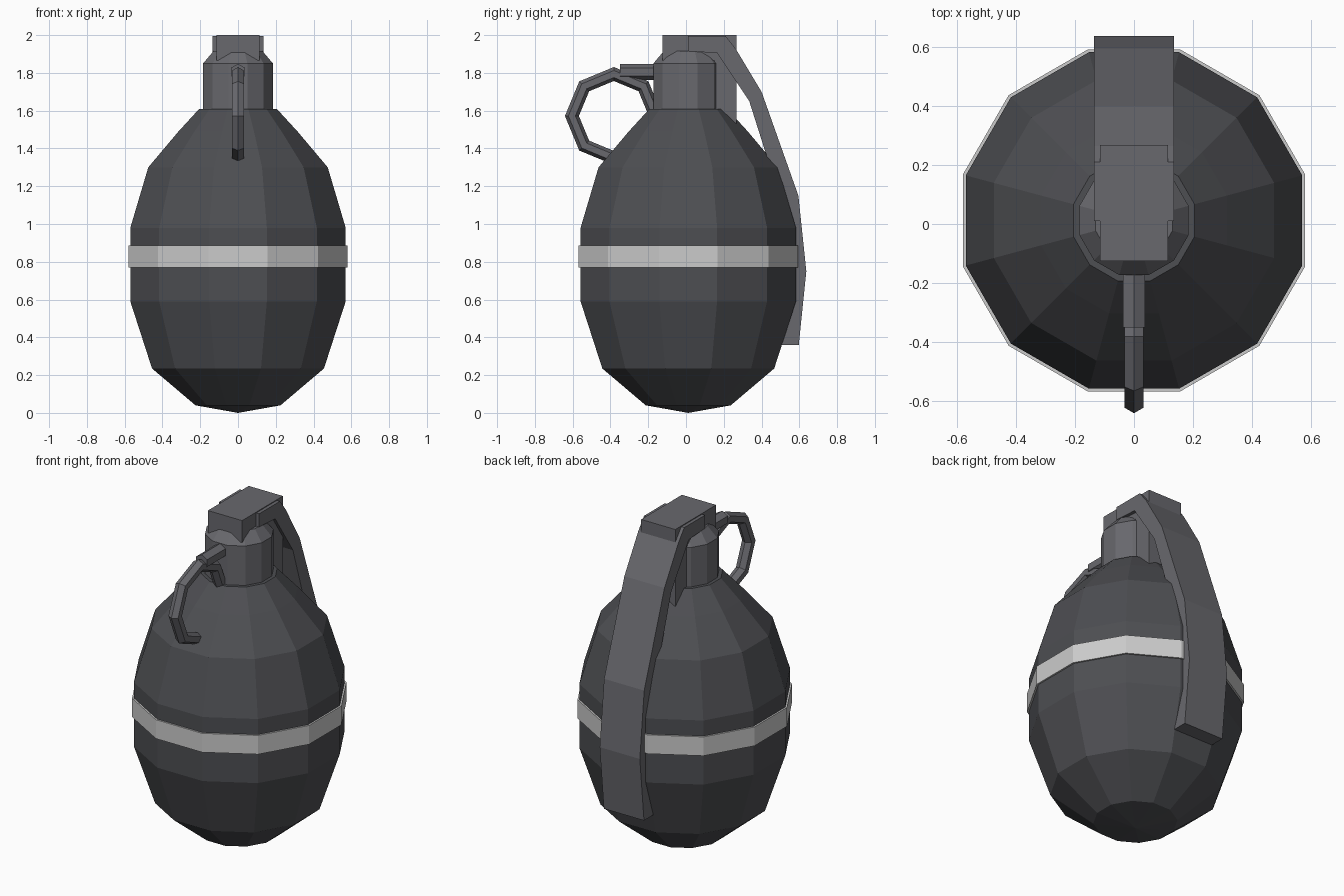
import bpy, bmesh
from math import sin, cos, pi, radians

if "Cube" in bpy.data.objects:
    bpy.data.objects.remove(bpy.data.objects["Cube"])

def material(name, rgb):
    m = bpy.data.materials.new(name)
    m.diffuse_color = (*rgb, 1)
    m.use_nodes = True
    m.node_tree.nodes["Principled BSDF"].inputs["Base Color"].default_value = m.diffuse_color
    return m

DARK = material("dark_shell", (0.075, 0.077, 0.085))
METAL = material("grey_metal", (0.14, 0.14, 0.155))
PALE = material("pale_band", (0.55, 0.55, 0.55))
CY = 0.012  # body axis in y

def make(name, verts, faces, mat):
    me = bpy.data.meshes.new(name)
    me.from_pydata(verts, [], faces)
    bm = bmesh.new()
    bm.from_mesh(me)
    bmesh.ops.recalc_face_normals(bm, faces=bm.faces)
    bm.to_mesh(me)
    bm.free()
    me.materials.append(mat)
    ob = bpy.data.objects.new(name, me)
    bpy.context.collection.objects.link(ob)
    return ob

# twelve-sided turned shape; profile radii are measured to the flats
def lathe(name, profile, mat, tip=None, n=12):
    verts, faces = [], []
    for r, z in profile:
        for i in range(n):
            a = 2 * pi * (i + 0.5) / n
            R = r / cos(pi / n)
            verts.append((R * cos(a), CY + R * sin(a), z))
    for k in range(len(profile) - 1):
        for i in range(n):
            j = (i + 1) % n
            faces.append((k*n + i, k*n + j, (k+1)*n + j, (k+1)*n + i))
    top = (len(profile) - 1) * n
    faces.append(tuple(range(top, top + n)))
    if tip is None:
        faces.append(tuple(range(n)))
    else:
        verts.append((0, CY, tip))
        faces += [(i, (i + 1) % n, len(verts) - 1) for i in range(n)]
    return make(name, verts, faces, mat)

# side outline (y, z) extruded across x
def slab(name, outline, half, mat):
    n = len(outline)
    verts = [(s * half, y, z) for s in (-1, 1) for y, z in outline]
    faces = [tuple(range(n)), tuple(range(n, 2 * n))]
    faces += [(i, (i + 1) % n, n + (i + 1) % n, n + i) for i in range(n)]
    return make(name, verts, faces, mat)

# egg-shaped body
lathe("body", [(0.225, 0.04), (0.455, 0.235), (0.57, 0.59), (0.57, 0.98),
               (0.475, 1.30), (0.315, 1.49), (0.205, 1.61)], DARK, tip=0.0)
# pale stripe
lathe("band", [(0.58, 0.77), (0.58, 0.885)], PALE)
# fuse neck with tapered shoulder
lathe("neck", [(0.185, 1.58), (0.185, 1.85), (0.13, 1.915)], METAL)

# cap with rear leg running down into the body
slab("fuse_cap", [(-0.125, 1.865), (-0.125, 2.0), (0.267, 2.0), (0.267, 1.48),
                  (0.15, 1.48), (0.15, 1.865)], 0.115, METAL)

# bent safety lever
slab("safety_lever", [(0.01, 1.915), (0.01, 1.995), (0.21, 1.995), (0.265, 1.925),
                      (0.40, 1.70), (0.595, 1.15), (0.637, 0.75), (0.597, 0.36),
                      (0.50, 0.36), (0.545, 0.75), (0.50, 1.13), (0.335, 1.65),
                      (0.165, 1.905)], 0.135, METAL)

# six-sided pull pin pointing forward
bpy.ops.mesh.primitive_cylinder_add(vertices=6, radius=0.043, depth=0.24,
                                    location=(0, -0.23, 1.805),
                                    rotation=(radians(90), 0, 0))
pin = bpy.context.object
pin.name = "pull_pin"
pin.data.materials.append(METAL)

# eight-sided pull ring in the side plane
bpy.ops.mesh.primitive_torus_add(major_segments=8, minor_segments=6,
                                 major_radius=0.222, minor_radius=0.037,
                                 location=(0, -0.382, 1.572),
                                 rotation=(0, radians(90), 0))
ring = bpy.context.object
ring.name = "pull_ring"
ring.data.materials.append(METAL)
for p in ring.data.polygons:
    p.use_smooth = False
